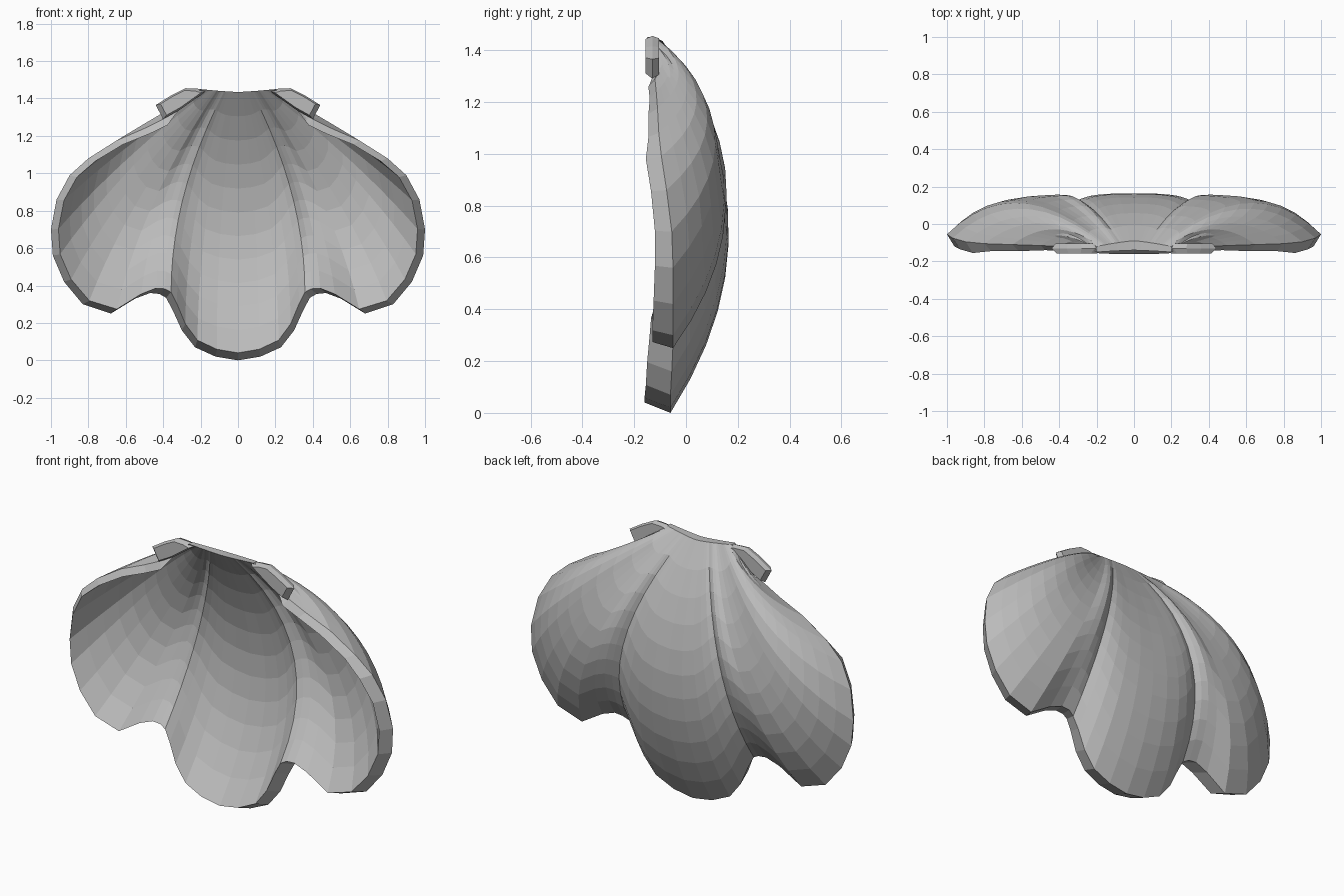
import bpy
import bmesh
from mathutils import Vector

cube = bpy.data.objects.get("Cube")
if cube:
    bpy.data.objects.remove(cube)

# Single plain grey material
grey = bpy.data.materials.new("shell grey")
grey.use_nodes = True
color = (0.5, 0.5, 0.5, 1)
grey.diffuse_color = color
grey.node_tree.nodes["Principled BSDF"].inputs["Base Color"].default_value = color


def make_object(name, bm):
    bmesh.ops.recalc_face_normals(bm, faces=bm.faces)
    mesh = bpy.data.meshes.new(name)
    bm.to_mesh(mesh)
    bm.free()
    mesh.materials.append(grey)
    obj = bpy.data.objects.new(name, mesh)
    bpy.context.collection.objects.link(obj)
    return obj


# One half of the scalloped rim, from bottom centre to hinge:
# rim x, rim z, rim y, front lip y, bulge of the rib that runs up to the hinge
RIBS = [
    (0, 0, -.06, -.16, .24), (.12, .02, -.06, -.16, .24),
    (.23, .07, -.06, -.155, .235), (.3, .16, -.055, -.15, .225),
    (.35, .27, -.05, -.14, .21), (.385, .335, -.05, -.135, .195),
    (.42, .355, -.04, -.13, .21), (.47, .36, -.04, -.13, .225),
    (.55, .33, -.045, -.13, .23), (.68, .25, -.05, -.13, .23),
    (.83, .3, -.05, -.13, .225), (.93, .42, -.05, -.125, .215),
    (.99, .56, -.05, -.12, .205), (1, .7, -.055, -.12, .195),
    (.97, .86, -.075, -.135, .175), (.9, .99, -.095, -.155, .145),
    (.8, 1.08, -.105, -.145, .115), (.65, 1.175, -.11, -.145, .085),
    (.5, 1.24, -.115, -.14, .055), (.4, 1.29, -.12, -.145, .03),
]
RINGS = 11
HINGE_HALF = 0.2
LIP_INSET = 0.04
CENTRE = Vector((0, 0, 0.75))


def rib_points(index, side):
    """Outer and inner points of one rib, from hinge to rim."""
    x, z, y, lip_y, bulge = RIBS[index]
    f = index / (len(RIBS) - 1)
    hinge = Vector((HINGE_HALF * f ** 0.75, -0.09 - 0.03 * f, 1.435 + 0.015 * f))
    rim = Vector((x, y, z))
    inward = CENTRE - rim
    inward.y = 0
    inward.normalize()
    base = 0.05 - 0.02 * f
    outer, inner = [], []
    for ring in range(RINGS + 1):
        t = ring / RINGS
        arch = 4 * t * (1 - t)
        p = hinge.lerp(rim, t)
        p.y += bulge * arch
        p.x += 0.45 * f * (1 - f) ** 2 * arch
        q = p + inward * LIP_INSET * t * t
        q.y -= base + (y - lip_y - base) * t ** 4
        for row, point in ((outer, p), (inner, q)):
            row.append((point.x * side, point.y, point.z))
    return outer, inner


# Fanned shell with thickness and lip
bm = bmesh.new()
order = [(i, -1) for i in range(len(RIBS) - 1, 0, -1)]
order += [(i, 1) for i in range(len(RIBS))]
columns = []
for index, side in order:
    outer, inner = rib_points(index, side)
    # each column is a closed loop: down the back, up the front
    columns.append([bm.verts.new(p) for p in outer + inner[::-1]])
count = len(columns[0])
for a, b in zip(columns, columns[1:]):
    for k in range(count):
        n = (k + 1) % count
        bm.faces.new((a[k], a[n], b[n], b[k]))
# close both outer ends of the fan
for col in (columns[0], columns[-1]):
    for k in range(RINGS):
        bm.faces.new((col[k], col[k + 1], col[count - 2 - k], col[count - 1 - k]))
make_object("scallop_shell", bm)

# Small ear beside the hinge on each side
EAR = [(.17, 1.44), (.21, 1.452), (.28, 1.455), (.36, 1.415),
       (.44, 1.365), (.4, 1.29), (.31, 1.34)]
for name, side in (("left_ear", 1), ("right_ear", -1)):
    bm = bmesh.new()
    centre = sum((Vector((x, 0, z)) for x, z in EAR), Vector()) / len(EAR)
    layers = []
    for y, scale in ((-.105, .85), (-.13, 1), (-.157, .8)):
        layer = []
        for x, z in EAR:
            p = centre.lerp(Vector((x, 0, z)), scale)
            layer.append(bm.verts.new((p.x * side, y, p.z)))
        layers.append(layer)
    for low, high in zip(layers, layers[1:]):
        for k in range(len(EAR)):
            n = (k + 1) % len(EAR)
            bm.faces.new((low[k], low[n], high[n], high[k]))
    bm.faces.new(layers[0])
    bm.faces.new(layers[-1])
    make_object(name, bm)
